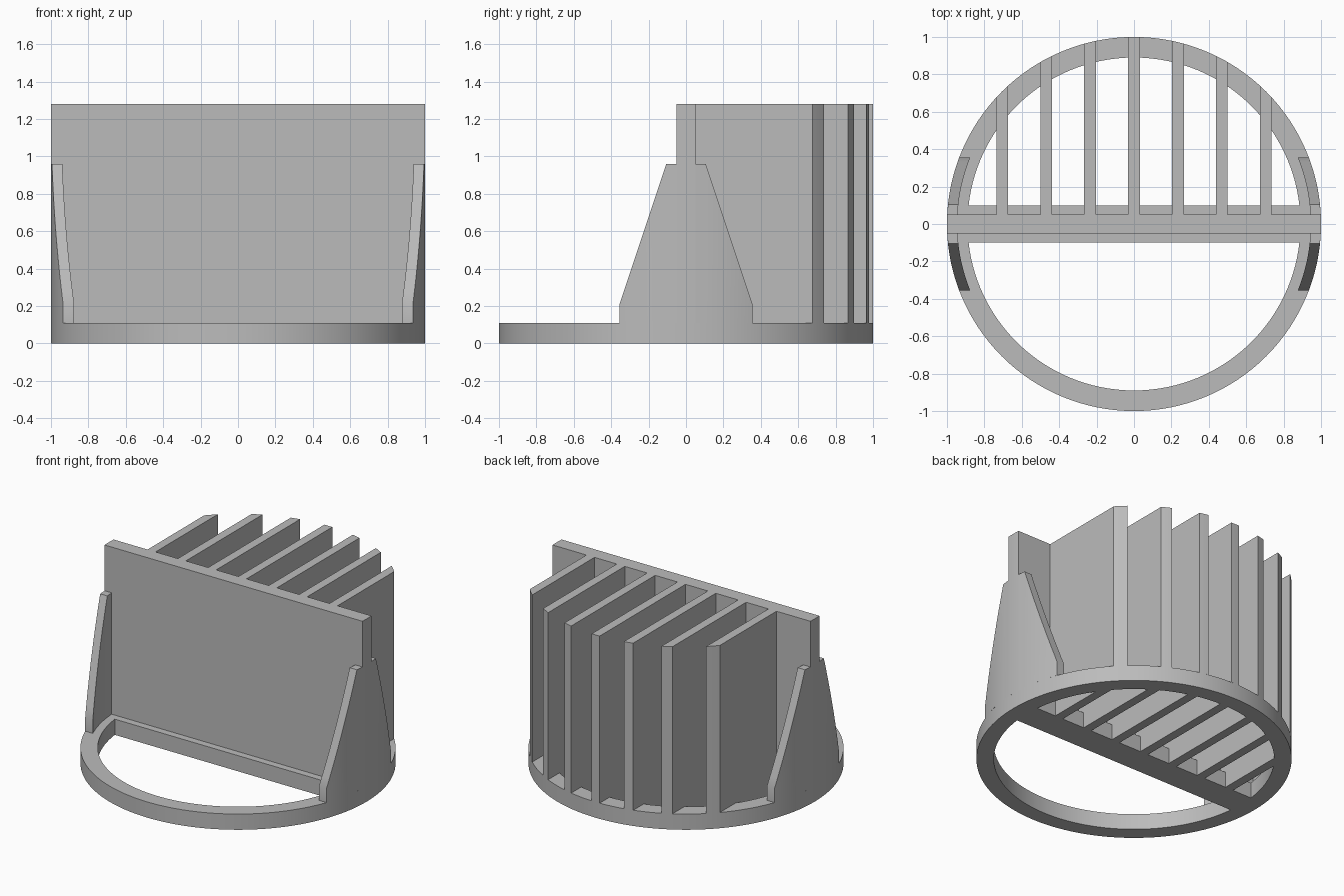
import bpy, bmesh, math

old = bpy.data.objects.get("Cube")
if old:
    bpy.data.objects.remove(old, do_unlink=True)

OUTER, INNER, LIP = 1.0, 0.89, 0.11     # ring radii and height
TOP = 1.28
PLATE = 0.05                            # half thickness of the upright plate
BAR = 0.10                              # half width of the cross bar
SEGS = 128

grey = bpy.data.materials.new("plain_grey")
grey.use_nodes = True
colour = (0.5, 0.5, 0.5, 1)
grey.diffuse_color = colour
grey.node_tree.nodes["Principled BSDF"].inputs["Base Color"].default_value = colour


def finish(name, bm):
    """Turn a bmesh into a named, shaded object."""
    bmesh.ops.recalc_face_normals(bm, faces=bm.faces)
    mesh = bpy.data.meshes.new(name)
    bm.to_mesh(mesh)
    bm.free()
    mesh.materials.append(grey)
    obj = bpy.data.objects.new(name, mesh)
    bpy.context.collection.objects.link(obj)
    bpy.ops.object.select_all(action="DESELECT")
    obj.select_set(True)
    bpy.context.view_layer.objects.active = obj
    bpy.ops.object.shade_smooth_by_angle(angle=math.radians(30))
    return obj


def prism(name, outline, z0, z1):
    """Extrude a flat outline upwards."""
    bm = bmesh.new()
    face = bm.faces.new([bm.verts.new((x, y, z0)) for x, y in outline])
    top = bmesh.ops.extrude_face_region(bm, geom=[face])["geom"]
    for v in top:
        if isinstance(v, bmesh.types.BMVert):
            v.co.z = z1
    return finish(name, bm)


def span(a, b, n):
    return [a + (b - a) * i / n for i in range(n + 1)]


def rounded_bar(half, r):
    """Outline of a bar along x whose ends follow a circle."""
    right = [(math.sqrt(r * r - y * y), y) for y in span(-half, half, 6)]
    return right + [(-x, -y) for x, y in right]


def rounded_fin(x, half, y0, r):
    """Outline of a strip along y whose back end follows a circle."""
    back = [(u, math.sqrt(r * r - u * u)) for u in span(x + half, x - half, 4)]
    return [(x - half, y0), (x + half, y0)] + back


# Base ring: square section swept round the centre
bm = bmesh.new()
section = [(INNER, 0), (OUTER, 0), (OUTER, LIP), (INNER, LIP)]
loops = []
for i in range(SEGS):
    a = 2 * math.pi * i / SEGS
    loops.append([bm.verts.new((r * math.cos(a), r * math.sin(a), z)) for r, z in section])
for i in range(SEGS):
    p, q = loops[i - 1], loops[i]
    for k in range(4):
        bm.faces.new((p[k - 1], p[k], q[k], q[k - 1]))
finish("base_ring", bm)

# Cross bar in the ring and the upright plate on it
prism("cross_bar", rounded_bar(BAR, INNER), 0, LIP)
prism("upright_plate", rounded_bar(PLATE, OUTER), LIP, TOP)

# Cooling fins behind the plate, with ribs below them inside the ring
for i in range(-3, 4):
    x = i * 0.235
    prism(f"fin_{i + 4}", rounded_fin(x, 0.031, PLATE, OUTER), LIP, TOP)
    prism(f"fin_rib_{i + 4}", rounded_fin(x, 0.031, BAR, INNER), 0, LIP)


# Curved buttresses: thin wall on the ring with a sloping top edge
def buttress(name, sx, sy):
    bm = bmesh.new()
    ys = [PLATE] + span(0.105, 0.355, 12)
    rows = []
    for y in ys:
        h = 0.96 - 3.0 * max(0, y - 0.105)
        xo, xi = math.sqrt(1 - y * y), math.sqrt(0.945 ** 2 - y * y)
        rows.append([bm.verts.new((sx * x, sy * y, z))
                     for x, z in ((xi, LIP), (xo, LIP), (xo, h), (xi, h))])
    for p, q in zip(rows, rows[1:]):
        for k in range(4):
            bm.faces.new((p[k - 1], p[k], q[k], q[k - 1]))
    bm.faces.new(rows[0])
    bm.faces.new(rows[-1])
    finish(name, bm)


for side, sx in (("left", 1), ("right", -1)):
    for end, sy in (("front", -1), ("back", 1)):
        buttress(f"{side}_{end}_buttress", sx, sy)
